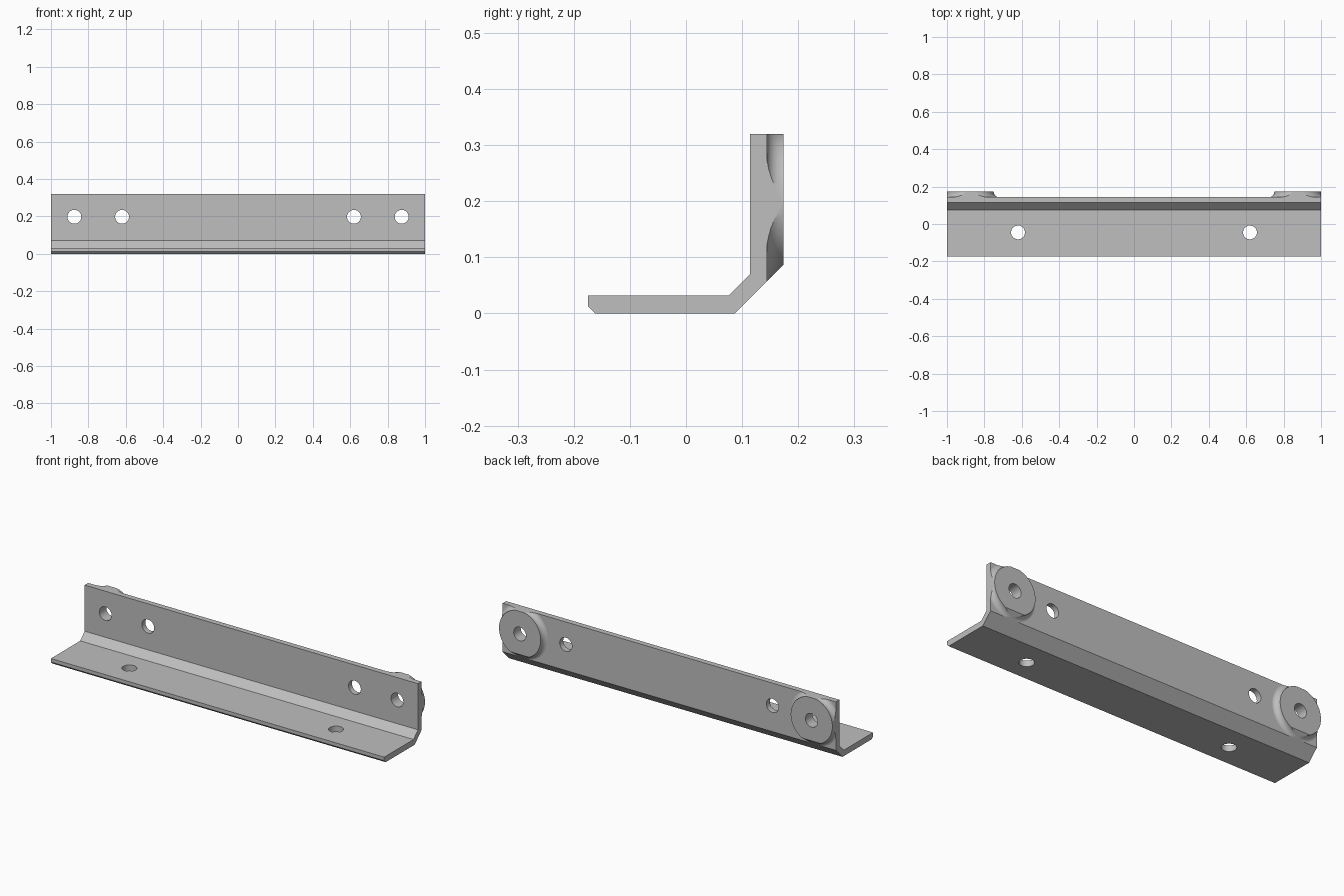
import bpy, bmesh
from math import sin, cos, pi, radians

cube = bpy.data.objects.get("Cube")
if cube:
    bpy.data.objects.remove(cube, do_unlink=True)

steel = bpy.data.materials.new("grey_metal")
GREY = (0.52, 0.52, 0.52, 1)
steel.diffuse_color = GREY
steel.use_nodes = True
steel.node_tree.nodes["Principled BSDF"].inputs["Base Color"].default_value = GREY


def loft(name, rings):
    """Skin a list of equally sized point rings and cap both ends."""
    bm = bmesh.new()
    loops = [[bm.verts.new(p) for p in ring] for ring in rings]
    n = len(loops[0])
    for a, b in zip(loops, loops[1:]):
        for i in range(n):
            j = (i + 1) % n
            bm.faces.new((a[i], a[j], b[j], b[i]))
    bm.faces.new(loops[0])
    bm.faces.new(loops[-1])
    bmesh.ops.recalc_face_normals(bm, faces=bm.faces[:])
    me = bpy.data.meshes.new(name)
    bm.to_mesh(me)
    bm.free()
    me.materials.append(steel)
    ob = bpy.data.objects.new(name, me)
    bpy.context.collection.objects.link(ob)
    return ob


def extrude_x(name, profile, half):
    return loft(name, [[(x, y, z) for y, z in profile] for x in (-half, half)])


def lathe(name, profile, centre, axis, sides):
    """Turn (radius, height) points about an axis parallel to y or z."""
    cx, cy, cz = centre
    rings = []
    for r, h in profile:
        ring = []
        for i in range(sides):
            a = 2 * pi * i / sides
            u, v = r * cos(a), r * sin(a)
            ring.append((cx + u, cy + h, cz + v) if axis == "y" else (cx + u, cy + v, cz + h))
        rings.append(ring)
    return loft(name, rings)


def boolean(target, other, operation):
    m = target.modifiers.new(operation, "BOOLEAN")
    m.operation, m.object, m.solver = operation, other, "EXACT"
    bpy.ops.object.select_all(action="DESELECT")
    bpy.context.view_layer.objects.active = target
    target.select_set(True)
    bpy.ops.object.modifier_apply(modifier=m.name)
    bpy.data.objects.remove(other, do_unlink=True)


BACK, PAD, TOP = 0.144, 0.174, 0.32
HOLE_Z, PAD_X, HOLE_X = 0.198, 0.875, 0.62

# Angle bracket: flat base, sloped bend and upright wall
bracket = extrude_x("angle_bracket", [
    (-0.175, 0.032), (-0.175, 0.013), (-0.162, 0), (0.087, 0), (BACK, 0.057),
    (BACK, TOP), (0.114, TOP), (0.114, 0.07), (0.076, 0.032)], 1)

# Round pads with a flared foot, trimmed to the wall ends, top and bend slope
R, FLARE = 0.125, 0.027
pad_profile = [(R + FLARE, 0.13)]
for i in range(7):
    a = pi / 2 * i / 6
    pad_profile.append((R + FLARE * (1 - sin(a)), BACK - 0.0003 + FLARE * (1 - cos(a))))
pad_profile.append((R, PAD))
for side in (-1, 1):
    pad = lathe("pad", pad_profile, (side * PAD_X, 0, HOLE_Z), "y", 64)
    trim = extrude_x("trim", [(0.12, 0.033), (0.2, 0.113), (0.2, TOP), (0.12, TOP)], 1)
    boolean(pad, trim, "INTERSECT")
    boolean(bracket, pad, "UNION")

# Screw holes through the wall, pads and base
for side in (-1, 1):
    for x in (PAD_X, HOLE_X):
        boolean(bracket, lathe("drill", [(0.037, 0), (0.037, 0.3)],
                               (side * x, 0, HOLE_Z), "y", 32), "DIFFERENCE")
    boolean(bracket, lathe("drill", [(0.037, -0.1), (0.037, 0.1)],
                           (side * HOLE_X, -0.045, 0), "z", 32), "DIFFERENCE")

# Smooth round surfaces, crisp flat ones
bpy.ops.object.shade_smooth_by_angle(angle=radians(25))
bracket.modifiers.new("flat_face_normals", "WEIGHTED_NORMAL").keep_sharp = True
